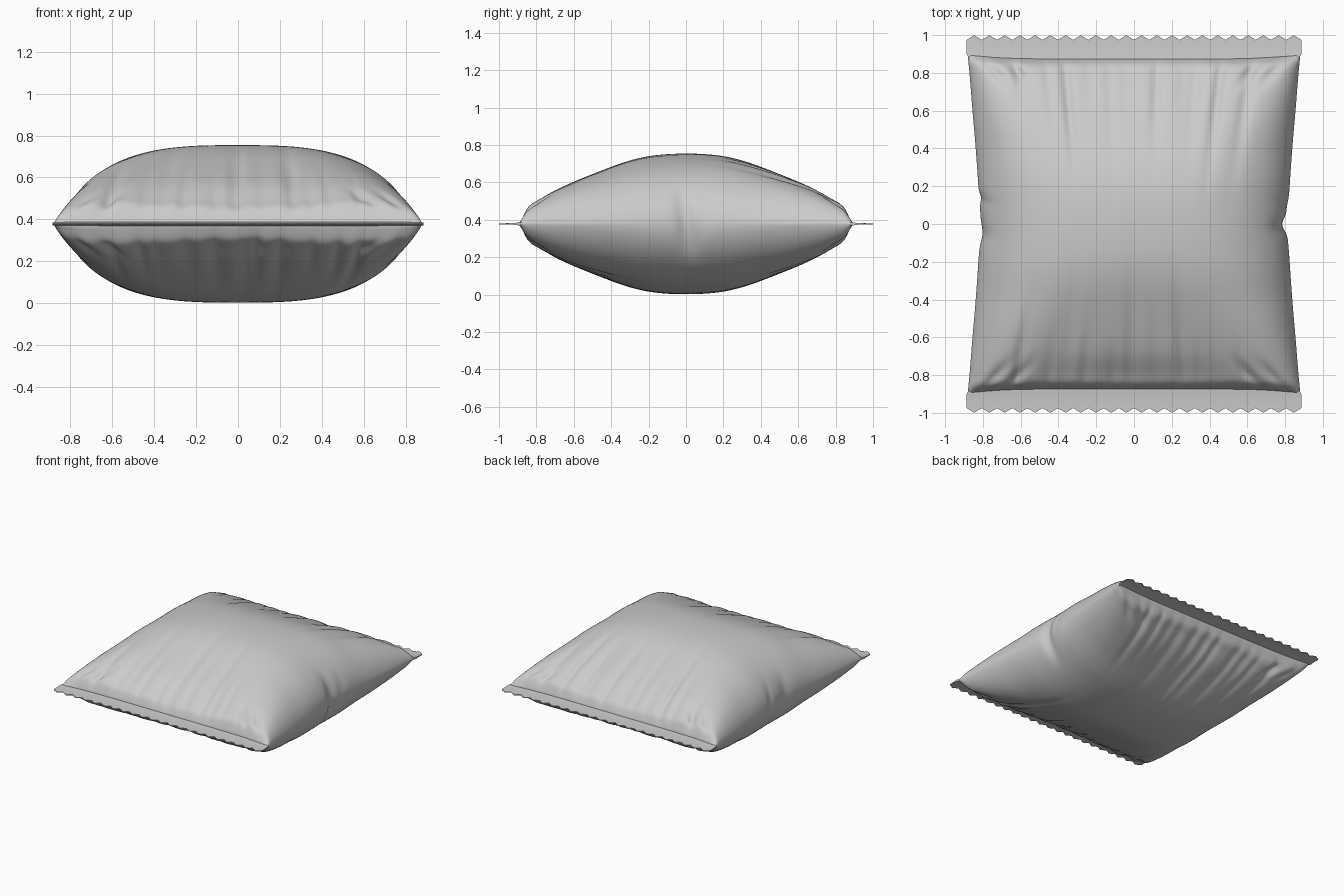
import bpy, bmesh, math, random

if "Cube" in bpy.data.objects:
    bpy.data.objects.remove(bpy.data.objects["Cube"])

ZC = 0.378        # height of the seal plane
L = 0.897         # half length of the inflated body
SEG, ROWS = 320, 120
random.seed(7)

# half-thickness, half-width and section exponents against distance from the middle
THICK = [(0, .376), (.1, .373), (.2, .362), (.3, .339), (.4, .305), (.6, .226), (.8, .140), (.86, .095), (.9, .005)]
WIDTH = [(0, .812), (.2, .824), (.4, .838), (.6, .855), (.8, .871), (.86, .877), (.9, .880)]
P_EXP = [(0, 3.0), (.2, 3.2), (.4, 4.3), (.6, 7.0), (.8, 10), (.9, 12)]
Q_EXP = [(0, 1.8), (.2, 1.75), (.4, 1.55), (.6, 1.4), (.8, 1.5), (.9, 1.6)]


def curve(pts, t):
    """Smooth interpolation through a short table that is mirrored at zero."""
    t = min(abs(t), pts[-1][0])
    ext = [(-pts[1][0], pts[1][1])] + pts
    k = 1
    while k < len(ext) - 2 and t > ext[k + 1][0]:
        k += 1

    def slope(i):
        a, b = ext[max(i - 1, 0)], ext[min(i + 1, len(ext) - 1)]
        return (b[1] - a[1]) / (b[0] - a[0])
    (x0, y0), (x1, y1) = ext[k], ext[k + 1]
    d = x1 - x0
    s = (t - x0) / d
    return ((2*s**3 - 3*s*s + 1) * y0 + (s**3 - 2*s*s + s) * d * slope(k)
            + (3*s*s - 2*s**3) * y1 + (s**3 - s*s) * d * slope(k + 1))


def gauss(v, sigma):
    return math.exp(-(v / sigma) ** 2)


# random creases running inward from each seal: position, width, reach, depth
creases = {}
for side in (-1, 1):
    for end in (-1, 1):
        creases[side, end] = [
            (-.6 + i * .12 + random.uniform(-.04, .04), random.uniform(.022, .04),
             random.uniform(.2, .45), random.uniform(.05, .16)) for i in range(11)]


def wrinkle(x, y, side):
    end = 1 if y > 0 else -1
    d = L - abs(y)
    # middle of each end is flatter than the puffy corners
    f = -.25 * gauss(d - .05, .11) * gauss(x / .58, 1)
    for x0, sig, reach, depth in creases[side, end]:
        f -= depth * gauss(x - x0 * (1 - .25 * d), sig) * gauss(d, reach)
    # short puckers by the corners
    for c in (.62, .74):
        f -= .13 * gauss(abs(x) - c + .8 * (d - .08), .035) * gauss(d - .07, .08)
    return 1 + f


# inflated tube body with wrinkles
bm = bmesh.new()
rings = []
for r in range(ROWS + 1):
    t = 2 * r / ROWS - 1
    y0 = L * (.45 * math.sin(math.pi / 2 * t) + .55 * t)
    h, w, p, q = (curve(tab, y0) for tab in (THICK, WIDTH, P_EXP, Q_EXP))
    ring = []
    for i in range(SEG):
        a = 2 * math.pi * i / SEG
        c, side = math.cos(a), (1 if i <= SEG // 2 else -1)
        u = math.copysign(abs(c) ** .9, c)
        x, z = w * u, side * h * max(0, 1 - abs(u) ** p) ** (1 / q)
        z *= wrinkle(x, y0, side)
        # the seal line bows inward between the corners
        y = y0 * (1 - .026 * (1 - u ** 6) * (abs(y0) / L) ** 8)
        # pinched creases in the middle of the two side walls
        edge = gauss(abs(x) - w, .10) * gauss(z, .2)
        if x > 0:
            x -= edge * (.028 * gauss(y + .12 * z, .045) + .006 * gauss(y - .09 - .2 * z, .04))
        else:
            x += edge * (.010 * gauss(y - .14 + .2 * z, .03) + .012 * gauss(y + .05 + .1 * z, .05))
        ring.append(bm.verts.new((x, y, z + ZC)))
    rings.append(ring)
for a, b in zip(rings, rings[1:]):
    for i in range(SEG):
        j = (i + 1) % SEG
        bm.faces.new((a[i], a[j], b[j], b[i]))
bm.faces.new(rings[0])
bm.faces.new(rings[-1])


def finish(bm, name, angle):
    bmesh.ops.recalc_face_normals(bm, faces=bm.faces)
    me = bpy.data.meshes.new(name)
    bm.to_mesh(me)
    bm.free()
    ob = bpy.data.objects.new(name, me)
    bpy.context.collection.objects.link(ob)
    bpy.ops.object.select_all(action='DESELECT')
    ob.select_set(True)
    bpy.context.view_layer.objects.active = ob
    bpy.ops.object.shade_smooth_by_angle(angle=math.radians(angle))
    return ob


finish(bm, "bag_body", 75)


# flat crimped seals with a zigzag outer edge
def seal(name, end):
    bm = bmesh.new()
    teeth, hw = 22, .886
    n = teeth * 2
    rows = []
    for y, t, zig in ((.865, .010, 0), (.9, .007, 0), (.925, .004, 0), (.987, .003, .012)):
        row = []
        for i in range(n + 1):
            yy = (y + zig * (1 if i % 2 else -1)) * end
            x = hw * (2 * i / n - 1) * (.98 if y < .9 else 1)
            row.append([bm.verts.new((x, yy, ZC + s * t)) for s in (1, -1)])
        rows.append(row)
    for a, b in zip(rows, rows[1:]):
        for i in range(n):
            for k in (0, 1):
                bm.faces.new((a[i][k], a[i + 1][k], b[i + 1][k], b[i][k]))
        for i in (0, n):
            bm.faces.new((a[i][0], b[i][0], b[i][1], a[i][1]))
    for row in (rows[0], rows[-1]):
        for i in range(n):
            bm.faces.new((row[i][0], row[i + 1][0], row[i + 1][1], row[i][1]))
    finish(bm, name, 30)


seal("front_seal", -1)
seal("back_seal", 1)
